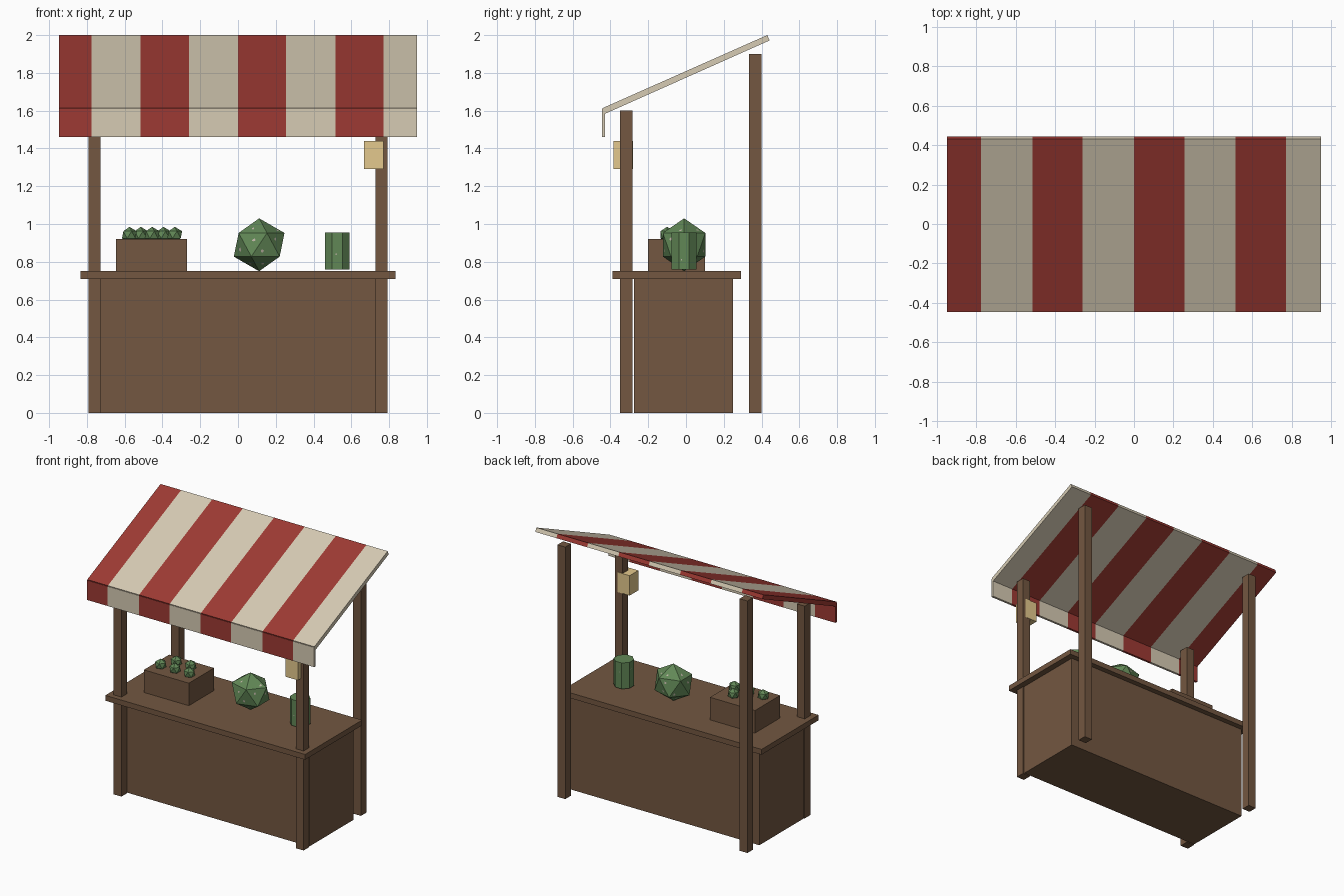
import bpy, bmesh, math, random
from mathutils import Matrix, Vector

if "Cube" in bpy.data.objects:
    bpy.data.objects.remove(bpy.data.objects["Cube"])

random.seed(4)


def material(name, rgb):
    lin = [(c / 255 / 12.92) if c < 10 else ((c / 255 + 0.055) / 1.055) ** 2.4 for c in rgb]
    m = bpy.data.materials.new(name)
    m.diffuse_color = (*lin, 1)
    m.use_nodes = True
    m.node_tree.nodes["Principled BSDF"].inputs["Base Color"].default_value = m.diffuse_color
    return m


WOOD = material("brown_wood", (115, 87, 65))
RED = material("red_cloth", (158, 58, 51))
CREAM = material("cream_cloth", (214, 203, 180))
GREEN = material("green_rind", (97, 135, 86))
SPOT = material("pale_spots", (190, 180, 165))
LAMP = material("warm_lantern", (228, 201, 141))


def finish(name, bm, *mats):
    bmesh.ops.recalc_face_normals(bm, faces=bm.faces)
    me = bpy.data.meshes.new(name)
    bm.to_mesh(me)
    bm.free()
    for m in mats:
        me.materials.append(m)
    ob = bpy.data.objects.new(name, me)
    bpy.context.collection.objects.link(ob)
    return ob


def box(name, x, y, z, mat):
    bm = bmesh.new()
    size = Matrix.Diagonal((x[1] - x[0], y[1] - y[0], z[1] - z[0], 1))
    mid = Matrix.Translation((sum(x) / 2, sum(y) / 2, sum(z) / 2))
    bmesh.ops.create_cube(bm, size=1, matrix=mid @ size)
    return finish(name, bm, mat)


def striped_sheet(name, profile, cuts):
    """Sweep a (y, z) profile along x, alternating colours between the cuts."""
    bm = bmesh.new()
    rings = [[bm.verts.new((x, y, z)) for y, z in profile] for x in cuts]
    n = len(profile)
    for i in range(len(cuts) - 1):
        for k in range(n):
            f = bm.faces.new((rings[i][k], rings[i][(k + 1) % n],
                              rings[i + 1][(k + 1) % n], rings[i + 1][k]))
            f.material_index = i % 2
    bm.faces.new(rings[0]).material_index = 0
    bm.faces.new(rings[-1]).material_index = (len(cuts) - 2) % 2
    return finish(name, bm, RED, CREAM)


def add_spots(bm, faces, count, radius):
    """Thin irregular patches scattered just above the given faces."""
    for f in faces:
        n, c = f.normal.copy(), f.calc_center_median()
        corners = [v.co.copy() for v in f.verts]
        u = (corners[1] - corners[0]).normalized()
        w = n.cross(u)
        for _ in range(count):
            p = c.lerp(random.choice(corners), random.uniform(0.1, 0.5)) + n * 0.001
            ring = []
            for k in range(5):
                a, r = k * math.tau / 5, radius * random.uniform(0.6, 1.1)
                ring.append(bm.verts.new(p + u * r * math.cos(a) + w * r * math.sin(a)))
            bm.faces.new(ring).material_index = 1


def melon(name, centre, scale, spots=0):
    bm = bmesh.new()
    bmesh.ops.create_icosphere(bm, subdivisions=1, radius=1,
                               matrix=Matrix.Translation(centre) @ Matrix.Diagonal((*scale, 1)))
    bm.normal_update()
    add_spots(bm, list(bm.faces), spots, 0.011)
    return finish(name, bm, GREEN, SPOT)


# Counter body and top
box("counter_body", (-0.787, 0.787), (-0.275, 0.25), (0, 0.71), WOOD)
box("counter_top", (-0.833, 0.833), (-0.39, 0.29), (0.71, 0.75), WOOD)

# Four posts
for side, s in (("left", -1), ("right", 1)):
    xs = sorted((s * 0.727, s * 0.792))
    box(f"front_post_{side}", xs, (-0.35, -0.283), (0, 1.6), WOOD)
    box(f"back_post_{side}", xs, (0.333, 0.4), (0, 1.9), WOOD)

# Striped sloping awning and its front valance
cuts = [-0.947, -0.775, -0.515, -0.26, 0, 0.255, 0.515, 0.77, 0.947]
striped_sheet("awning", [(-0.443, 1.613), (0.43, 2.0), (0.443, 1.972), (-0.43, 1.583)], cuts)
striped_sheet("awning_valance", [(-0.445, 1.46), (-0.445, 1.608), (-0.428, 1.608), (-0.428, 1.46)], cuts)

# Hanging lantern
box("lantern", (0.667, 0.77), (-0.385, -0.281), (1.29, 1.44), LAMP)

# Crate with a zigzag of small melons
box("crate", (-0.645, -0.27), (-0.2, 0.1), (0.75, 0.92), WOOD)
for i in range(5):
    melon(f"small_melon_{i + 1}", (-0.575 + 0.06 * i, -0.1 + 0.1 * (i % 2), 0.943), (0.044, 0.042, 0.042))

# Large spotted melon
melon("large_melon", (0.112, -0.01, 0.89), (0.15, 0.132, 0.14), spots=1)

# Upright eight-sided gourd
bm = bmesh.new()
bmesh.ops.create_cone(bm, cap_ends=True, segments=8, radius1=0.071, radius2=0.071, depth=0.195,
                      matrix=Matrix.Translation((0.525, -0.01, 0.858)) @ Matrix.Rotation(math.pi / 8, 4, 'Z'))
bm.normal_update()
for v in bm.verts:  # keep a flat side toward the front
    v.co.z = round(v.co.z, 3)
add_spots(bm, [f for f in bm.faces if abs(f.normal.z) < 0.5][::2], 1, 0.005)
finish("tall_gourd", bm, GREEN, SPOT)
